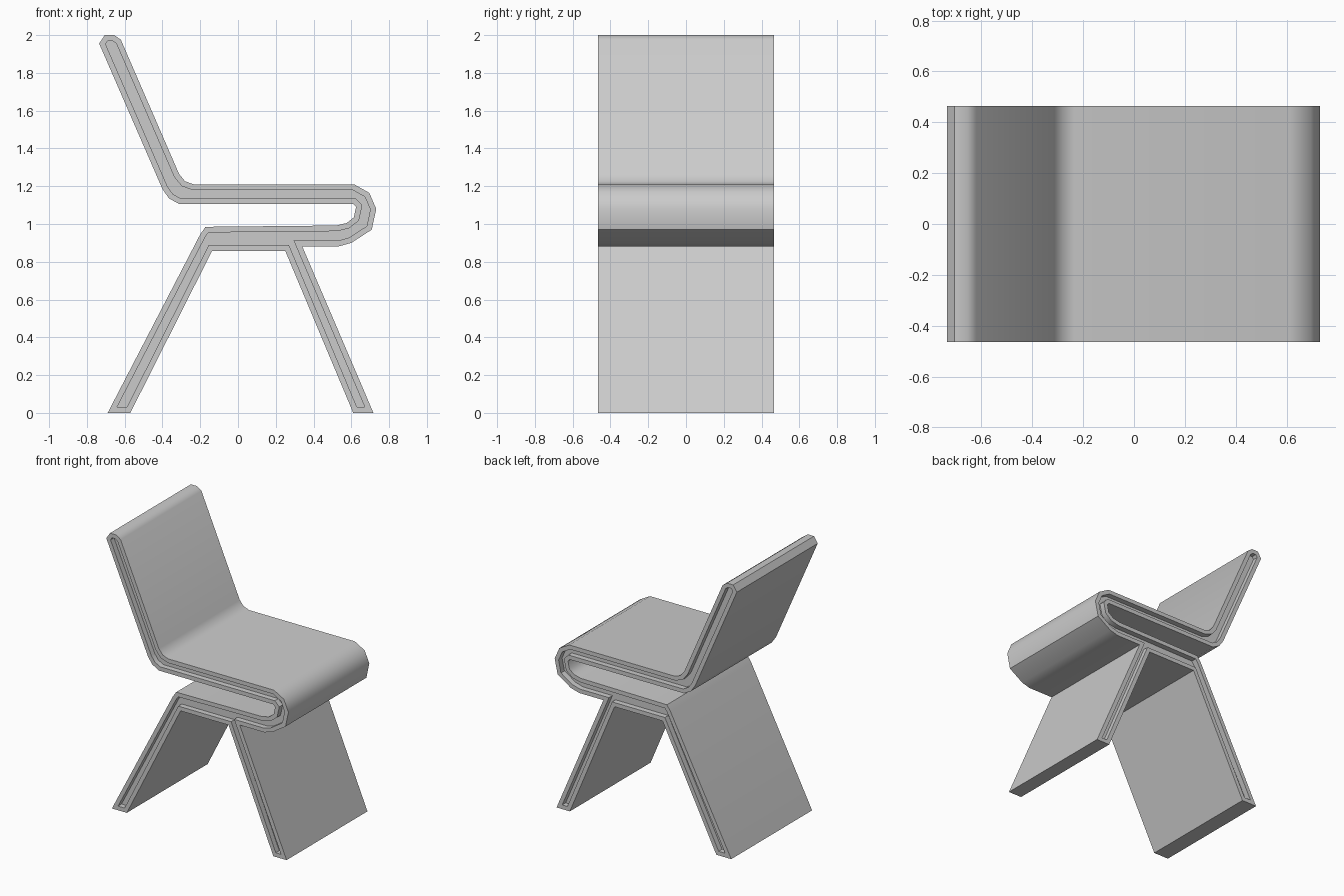
import bpy, bmesh, math
from mathutils import Vector

if "Cube" in bpy.data.objects:
    bpy.data.objects.remove(bpy.data.objects["Cube"])

HALF_WIDTH = 0.465
RIM = 0.03      # width of the raised border on each side
GROOVE = 0.04   # depth of the side groove

# Side outline (x, z): rear leg, slot, backrest, seat, front curl, front leg
PROFILE = [
    (-0.69, 0), (-0.20, 0.945), (-0.172, 0.985),
    (0.52, 0.992), (0.575, 1.005), (0.613, 1.035), (0.625, 1.09), (0.61, 1.105),
    (-0.31, 1.105), (-0.365, 1.135), (-0.40, 1.185),
    (-0.735, 1.955), (-0.705, 2.0), (-0.655, 2.0), (-0.62, 1.975),
    (-0.312, 1.265), (-0.28, 1.226), (-0.235, 1.21),
    (0.615, 1.21), (0.695, 1.165), (0.732, 1.08), (0.708, 0.97),
    (0.60, 0.90), (0.535, 0.882),
    (0.34, 0.882), (0.717, 0), (0.61, 0), (0.25, 0.858), (-0.137, 0.858), (-0.57, 0),
]

# Extrude the outline across the chair's width
bm = bmesh.new()
face = bm.faces.new([bm.verts.new((x, -HALF_WIDTH, z)) for x, z in PROFILE])
ext = bmesh.ops.extrude_face_region(bm, geom=[face], use_keep_orig=True)
moved = [g for g in ext["geom"] if isinstance(g, bmesh.types.BMVert)]
bmesh.ops.translate(bm, verts=moved, vec=(0, 2 * HALF_WIDTH, 0))
bmesh.ops.recalc_face_normals(bm, faces=bm.faces)

# Recessed groove running round both sides
for sign in (-1, 1):
    bm.faces.ensure_lookup_table()
    side = next(f for f in bm.faces if len(f.verts) == len(PROFILE)
                and f.calc_center_median().y * sign > 0)
    bmesh.ops.inset_region(bm, faces=[side], thickness=RIM, use_even_offset=True)
    inner = bmesh.ops.extrude_discrete_faces(bm, faces=[side])["faces"][0]
    bmesh.ops.translate(bm, verts=inner.verts, vec=Vector((0, -sign * GROOVE, 0)))
bmesh.ops.recalc_face_normals(bm, faces=bm.faces)

mesh = bpy.data.meshes.new("folded_chair")
bm.to_mesh(mesh)
bm.free()
chair = bpy.data.objects.new("folded_chair", mesh)
bpy.context.collection.objects.link(chair)

# Smooth bends, crisp edges
bpy.context.view_layer.objects.active = chair
chair.select_set(True)
bpy.ops.object.shade_smooth_by_angle(angle=math.radians(42))
